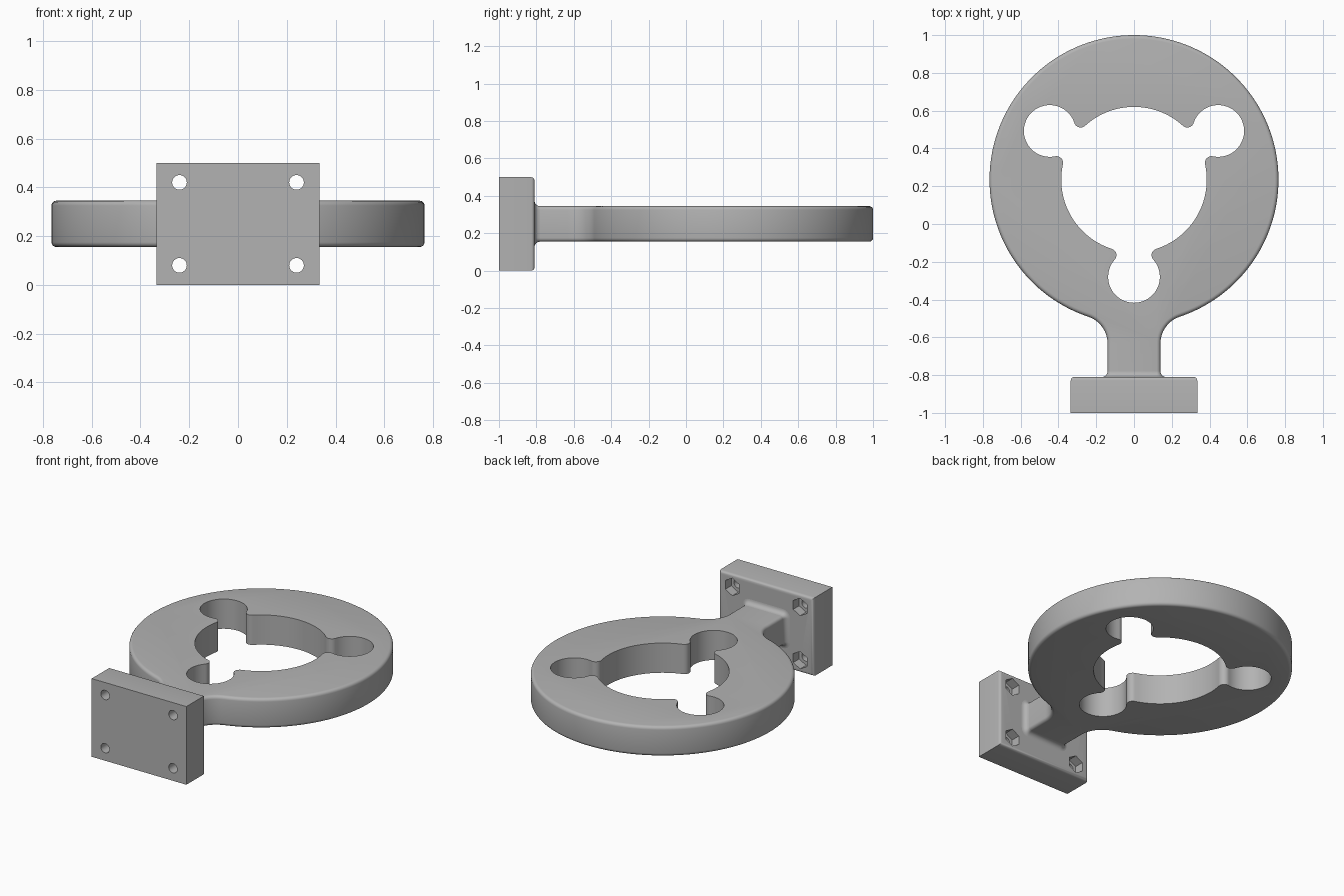
import bpy, bmesh
from math import pi, sin, cos, atan2, sqrt, radians
from mathutils import Matrix, Vector

old = bpy.data.objects.get("Cube")
if old:
    bpy.data.objects.remove(old, do_unlink=True)

grey = bpy.data.materials.new("plain grey")
grey.use_nodes = True
COLOUR = (0.45, 0.45, 0.45, 1)
grey.diffuse_color = COLOUR
grey.node_tree.nodes["Principled BSDF"].inputs["Base Color"].default_value = COLOUR

# Shared dimensions
CY, MID = 0.235, 0.25             # ring centre in y, mid height
RING, HALF_T, EDGE = 0.765, 0.095, 0.02
BORE, POCKET, POCKET_D, LIP = 0.385, 0.137, 0.515, 0.035
NECK, NECK_FILLET, PLATE_BACK = 0.14, 0.15, -0.81
FLARE = 0.03


def arc(c, r, a0, a1, n):
    return [(c[0] + r * cos(a0 + (a1 - a0) * i / n),
             c[1] + r * sin(a0 + (a1 - a0) * i / n)) for i in range(n + 1)]


def loft(name, loops):
    """Skin matching loops of 3D points and cap both ends."""
    bm = bmesh.new()
    rows = [[bm.verts.new(p) for p in loop] for loop in loops]
    n = len(rows[0])
    for a, b in zip(rows, rows[1:]):
        for i in range(n):
            j = (i + 1) % n
            bm.faces.new((a[i], a[j], b[j], b[i]))
    bm.faces.new(rows[0][::-1])
    bm.faces.new(rows[-1])
    bmesh.ops.recalc_face_normals(bm, faces=bm.faces)
    return make(name, bm)


def make(name, bm):
    mesh = bpy.data.meshes.new(name)
    bm.to_mesh(mesh)
    bm.free()
    mesh.materials.append(grey)
    obj = bpy.data.objects.new(name, mesh)
    bpy.context.collection.objects.link(obj)
    return obj


def activate(obj):
    bpy.ops.object.select_all(action='DESELECT')
    obj.select_set(True)
    bpy.context.view_layer.objects.active = obj


def cut(obj, cutter):
    cutter.hide_render = True
    mod = obj.modifiers.new("cut", 'BOOLEAN')
    mod.operation, mod.solver, mod.object = 'DIFFERENCE', 'EXACT', cutter
    activate(obj)
    bpy.ops.object.modifier_apply(modifier=mod.name)
    bpy.data.objects.remove(cutter, do_unlink=True)


def smooth(obj):
    activate(obj)
    bpy.ops.object.shade_smooth_by_angle(angle=radians(32))


def body_outline(inset):
    """Ring blended into the straight neck, shrunk by inset."""
    fx = NECK + NECK_FILLET
    fy = CY - sqrt((RING + NECK_FILLET) ** 2 - fx ** 2)
    a = atan2(fy - CY, fx)
    right = [(NECK - inset, PLATE_BACK - 0.01)]
    right += arc((fx, fy), NECK_FILLET + inset, pi, a + pi, 14)
    right += arc((0, CY), RING - inset, a, pi / 2, 72)
    return right + [(-x, y) for x, y in right[-2::-1]]


def hole_outline():
    """Bore with three round pockets joined by rounded lips."""
    r1, r2 = BORE + LIP, POCKET + LIP
    fx = (POCKET_D ** 2 + r1 ** 2 - r2 ** 2) / (2 * POCKET_D)
    fy = sqrt(r1 ** 2 - fx ** 2)
    t = atan2(fy, fx)                       # bore to lip
    p = atan2(fy, fx - POCKET_D)            # pocket to lip
    half = arc((POCKET_D, 0), POCKET, 0, p, 20)
    half += arc((fx, fy), LIP, p - pi, t - pi, 10)[1:]
    half += arc((0, 0), BORE, t, pi / 3, 18)[1:]
    sector = [(x, -y) for x, y in half[:0:-1]] + half[:-1]
    pts = []
    for k in range(3):
        turn = Matrix.Rotation(-pi / 2 + k * 2 * pi / 3, 2)
        pts += [turn @ Vector(q) + Vector((0, CY)) for q in sector]
    return pts


# Ring and neck with rounded outer edges
steps = [(EDGE * (1 - sin(i * pi / 8)), HALF_T - EDGE * (1 - cos(i * pi / 8)))
         for i in range(5)]
layers = [(s, -h) for s, h in steps] + [(s, h) for s, h in steps[::-1]]
ring = loft("ring_and_neck", [[(x, y, MID + h) for x, y in body_outline(s)]
                              for s, h in layers])
cut(ring, loft("opening_cutter", [[(x, y, z) for x, y in hole_outline()]
                                  for z in (0, 0.5)]))
smooth(ring)

# Flared collar where the neck meets the plate


def rounded_rect(w, h, r, y):
    pts = []
    for k, (sx, sz) in enumerate(((1, 1), (-1, 1), (-1, -1), (1, -1))):
        pts += arc((sx * (w - r), MID + sz * (h - r)), r,
                   k * pi / 2, (k + 1) * pi / 2, 5)
    return [(x, y, z) for x, z in pts]


loops = []
for i in range(7):
    a = i * pi / 12
    g = FLARE * (1 - cos(a))
    loops.append(rounded_rect(NECK + g, HALF_T + g, EDGE + g,
                              PLATE_BACK + FLARE * (1 - sin(a))))
smooth(loft("neck_collar", loops))

# Mounting plate, rounded along its back edges
bm = bmesh.new()
bmesh.ops.create_cube(bm, size=1, matrix=Matrix.Translation((0, -0.905, MID))
                      @ Matrix.Diagonal((0.67, 0.19, 0.5, 1)))
back = [e for e in bm.edges if all(v.co.y > -0.9 for v in e.verts)]
bmesh.ops.bevel(bm, geom=back, offset=0.018, segments=4, profile=0.5,
                affect='EDGES')
plate = make("mounting_plate", bm)

# Four bolt holes with hexagonal nut pockets at the back
for x in (-0.24, 0.24):
    for z in (0.08, 0.42):
        for sides, r, y0, y1 in ((32, 0.03, -1.1, -0.7), (6, 0.056, -0.87, -0.7)):
            circle = arc((x, z), r, pi / 2, pi * 2.5, sides)[:-1]
            cut(plate, loft("bolt_cutter", [[(u, y, v) for u, v in circle]
                                            for y in (y0, y1)]))
smooth(plate)
